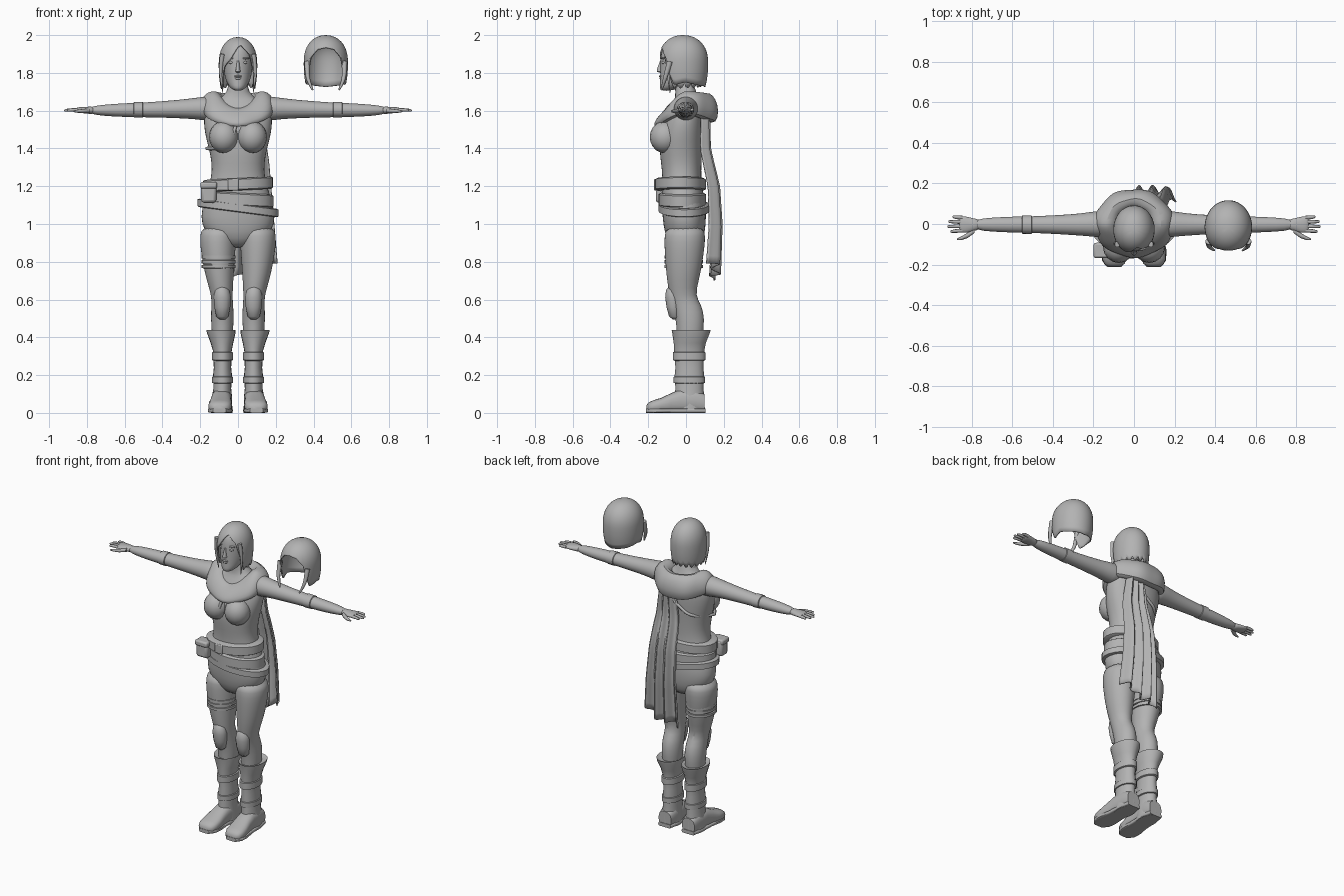
import bpy, bmesh, math
from mathutils import Vector

grey = bpy.data.materials.new("plain grey")
grey.diffuse_color = (0.45, 0.45, 0.45, 1)


def finish(name, verts, faces, mirror=False, sub=0, thick=0, angle=50):
    """Make a smooth-shaded object from a point grid, with its modifiers."""
    me = bpy.data.meshes.new(name)
    me.from_pydata([tuple(v) for v in verts], [], faces)
    bm = bmesh.new()
    bm.from_mesh(me)
    bmesh.ops.remove_doubles(bm, verts=bm.verts, dist=0.0003)
    bmesh.ops.recalc_face_normals(bm, faces=bm.faces)
    bm.to_mesh(me)
    bm.free()
    me.polygons.foreach_set("use_smooth", [True] * len(me.polygons))
    me.set_sharp_from_angle(angle=math.radians(angle))
    ob = bpy.data.objects.new(name, me)
    bpy.context.collection.objects.link(ob)
    me.materials.append(grey)
    if thick:
        ob.modifiers.new("thickness", "SOLIDIFY").thickness = thick
    if sub:
        m = ob.modifiers.new("smooth", "SUBSURF")
        m.levels = m.render_levels = sub
    if mirror:
        ob.modifiers.new("mirror", "MIRROR")
    return ob


def grid_faces(rows, cols, wrap):
    n = cols if wrap else cols - 1
    return [(r * cols + c, r * cols + (c + 1) % cols, (r + 1) * cols + (c + 1) % cols, (r + 1) * cols + c)
            for r in range(rows - 1) for c in range(n)]


def loft(name, rings, axis="z", n=20, power=2.0, tilt=0, **kw):
    """Skin elliptical rings (position, centre 1, centre 2, radius 1, radius 2)."""
    vs = []
    for p, c1, c2, r1, r2 in rings:
        for i in range(n):
            a = math.tau * i / n
            c, s = math.cos(a), math.sin(a)
            u = c1 + r1 * math.copysign(abs(c) ** (2 / power), c)
            v = c2 + r2 * math.copysign(abs(s) ** (2 / power), s)
            vs.append({"z": (u, v, p + tilt * u), "x": (p, u, v), "y": (u, p, v)}[axis])
    last = (len(rings) - 1) * n
    faces = grid_faces(len(rings), n, True) + [tuple(range(n)), tuple(range(last, last + n))]
    return finish(name, vs, faces, **kw)


def band(name, z, h, cx, cy, rx, ry, **kw):
    """Rounded strap around a limb or the waist."""
    k = 0.012
    return loft(name, [(z - h / 2, cx, cy, rx - k, ry - k), (z - h * .4, cx, cy, rx, ry),
                       (z + h * .4, cx, cy, rx, ry), (z + h / 2, cx, cy, rx - k, ry - k)], n=28, **kw)


def ball(name, c, r, **kw):
    rings = []
    for i in range(11):
        t = math.pi * i / 10
        s = max(math.sin(t), 0.01)
        rings.append((c[2] - r[2] * math.cos(t), c[0], c[1], r[0] * s, r[1] * s))
    return loft(name, rings, n=16, **kw)


def box(name, c, s, bevel=0.008):
    x, y, z = (v / 2 for v in s)
    vs = [(c[0] + i * x, c[1] + j * y, c[2] + k * z) for i in (-1, 1) for j in (-1, 1) for k in (-1, 1)]
    ob = finish(name, vs, [(0, 1, 3, 2), (4, 6, 7, 5), (0, 4, 5, 1), (2, 3, 7, 6), (0, 2, 6, 4), (1, 5, 7, 3)])
    b = ob.modifiers.new("round", "BEVEL")
    b.width, b.segments = bevel, 2


def tube(name, pts, r, tip=1.0):
    cu = bpy.data.curves.new(name, "CURVE")
    cu.dimensions, cu.bevel_depth, cu.bevel_resolution, cu.use_fill_caps = "3D", r, 2, True
    sp = cu.splines.new("NURBS")
    sp.points.add(len(pts) - 1)
    for i, p in enumerate(pts):
        sp.points[i].co = (*p, 1)
        sp.points[i].radius = 1 + (tip - 1) * i / (len(pts) - 1)
    sp.use_endpoint_u, sp.order_u = True, 3
    cu.materials.append(grey)
    bpy.context.collection.objects.link(bpy.data.objects.new(name, cu))


def interp(table, x):
    """Piecewise linear lookup in an ascending table."""
    for (x0, y0), (x1, y1) in zip(table, table[1:]):
        if x <= x1:
            return y0 + (y1 - y0) * max(0, x - x0) / (x1 - x0)
    return table[-1][1]


# Torso and neck
loft("torso", [(.87, 0, 0, .05, .06), (.92, 0, -.005, .15, .10), (1.0, 0, -.008, .20, .115),
               (1.08, 0, -.01, .195, .118), (1.17, 0, -.02, .165, .11), (1.25, 0, -.022, .142, .103),
               (1.32, 0, -.025, .139, .108), (1.40, 0, -.028, .156, .115), (1.48, 0, -.022, .178, .115),
               (1.56, 0, -.01, .186, .105), (1.62, 0, 0, .17, .085), (1.66, 0, .005, .11, .065),
               (1.69, 0, 0, .055, .055), (1.78, 0, -.015, .048, .05)], power=2.2, sub=1)
ball("bust", (.075, -.112, 1.46), (.078, .08, .085), mirror=True)

# Arms, cuffs and gloves
loft("arm", [(.12, 0, 1.61, .07, .07), (.19, 0, 1.612, .064, .062), (.27, -.003, 1.61, .054, .052),
             (.38, -.003, 1.607, .047, .045), (.50, -.003, 1.604, .041, .039), (.60, -.003, 1.603, .04, .037),
             (.70, -.003, 1.602, .035, .031), (.79, -.003, 1.602, .027, .021)], axis="x", sub=1, mirror=True)
loft("sleeve_cuff", [(.50, -.003, 1.605, .036, .034), (.505, -.003, 1.605, .046, .042),
                     (.55, -.003, 1.605, .045, .041), (.555, -.003, 1.605, .036, .032)], axis="x", mirror=True)
loft("hand", [(.76, -.003, 1.602, .027, .021), (.79, -.003, 1.602, .03, .019), (.82, -.004, 1.603, .041, .017),
              (.85, -.002, 1.604, .041, .014), (.862, 0, 1.604, .034, .008)], axis="x", sub=1, mirror=True)
for i, tip in enumerate((.905, .92, .915, .895)):
    y = -.032 + .021 * i
    loft("finger_%d" % (i + 1), [(.845, y, 1.604, .010, .010), (.88, y * 1.08, 1.604, .009, .009),
                                 (tip - .006, y * 1.15, 1.602, .007, .007), (tip, y * 1.15, 1.601, .003, .003)],
         axis="x", n=8, mirror=True)
loft("thumb", [(.785, -.03, 1.600, .014, .013), (.82, -.056, 1.598, .013, .011), (.85, -.07, 1.597, .009, .008),
               (.872, -.076, 1.597, .004, .004)], axis="x", n=8, mirror=True)

# Legs and knee pads
loft("leg", [(.99, .10, -.005, .09, .10), (.94, .106, -.006, .098, .11), (.87, .106, -.008, .094, .107),
             (.78, .102, -.012, .083, .097), (.70, .095, -.016, .071, .085), (.62, .085, -.02, .056, .068),
             (.57, .083, .005, .058, .08), (.50, .083, .022, .062, .077), (.42, .083, .022, .056, .07),
             (.30, .083, .016, .045, .06)], sub=1, mirror=True)
loft("knee_pad", [(.495, .083, -.055, .015, .015), (.51, .083, -.06, .032, .03), (.56, .083, -.065, .042, .038),
                  (.61, .083, -.068, .046, .042), (.65, .085, -.07, .038, .036), (.668, .086, -.07, .02, .022)],
     n=12, mirror=True)
for z in (.775, .80, .825):
    band("thigh_strap", z, .02, -.103, -.012, .09, .102)

# Boots
loft("boot_shaft", [(.43, .088, .027, .06, .085), (.44, .09, .027, .077, .103), (.425, .089, .027, .076, .1),
                    (.37, .085, .02, .06, .085), (.33, .083, .017, .05, .08), (.24, .082, .018, .046, .074),
                    (.20, .082, .018, .05, .078), (.13, .083, .018, .047, .074), (.08, .085, .018, .054, .08),
                    (.0, .085, .018, .055, .082)], mirror=True)
band("boot_upper_band", .30, .05, .082, .017, .056, .087, mirror=True)
band("boot_lower_band", .175, .04, .082, .018, .055, .083, mirror=True)
loft("foot", [(.098, .085, .05, .045, .05), (.05, .085, .062, .054, .062), (-.03, .088, .062, .054, .062),
              (-.08, .091, .052, .056, .052), (-.13, .094, .04, .062, .04), (-.17, .096, .034, .061, .034),
              (-.197, .097, .028, .05, .028), (-.21, .098, .022, .028, .018)], axis="y", power=2.6, mirror=True)
loft("sole", [(.102, .085, .012, .045, .012), (.04, .085, .012, .058, .012), (-.06, .091, .012, .056, .012),
              (-.13, .095, .012, .065, .012), (-.18, .097, .012, .061, .012), (-.212, .098, .012, .035, .012)],
     axis="y", power=5, mirror=True)

# Belts, pouch and chest strap
band("waist_belt", 1.21, .065, 0, -.03, .186, .135, tilt=.05)
band("hip_belt", 1.085, .045, 0, -.01, .215, .135, tilt=-.13)
band("hip_skirt", 1.13, .07, 0, -.02, .188, .125, tilt=-.05)
box("belt_pouch", (-.155, -.125, 1.165), (.08, .07, .105), .015)
box("pouch_flap", (-.155, -.13, 1.205), (.088, .075, .035), .01)
box("belt_buckle", (-.025, -.163, 1.208), (.055, .014, .06), .005)
tube("chest_strap", [(-.165, -.06, 1.40), (-.10, -.165, 1.395), (-.03, -.165, 1.45), (-.015, -.15, 1.52),
                     (.01, -.12, 1.56)], .009)
tube("back_strap", [(-.165, -.06, 1.40), (-.12, .085, 1.41), (0, .10, 1.48), (.08, .10, 1.56)], .009)

# Hooded cowl: side, front and back values are blended around the neck
vs, N = [], 40
cowl = [  # radius x, radius front, radius back, z side, z front, z back
    (.058, .05, .06, 1.63, 1.60, 1.62), (.095, .08, .085, 1.695, 1.62, 1.68), (.135, .11, .125, 1.71, 1.605, 1.70),
    (.18, .145, .16, 1.685, 1.57, 1.66), (.20, .168, .178, 1.635, 1.535, 1.60),
    (.198, .165, .165, 1.585, 1.51, 1.53), (.165, .12, .11, 1.575, 1.525, 1.54)]
for rx, rf, rb, zs, zf, zb in cowl:
    for i in range(N):
        a = math.tau * i / N
        s = math.sin(a)
        z = zs + ((zf if s < 0 else zb) - zs) * abs(s) ** 1.6
        fold = 1 + .025 * math.sin(7 * a + 30 * rx)
        vs.append((rx * math.cos(a) * fold, (rf if s < 0 else rb) * s * fold, z))
finish("hooded_cowl", vs, grid_faces(len(cowl), N, True), sub=1, thick=.008)

# Folded cape hanging from the left shoulder
vs, R, C = [], 22, 33
for r in range(R):
    s = r / (R - 1)
    for c in range(C):
        u = c / (C - 1)
        z = 1.62 + (.70 + .085 * u + .015 * math.sin(9 * u) - 1.62) * s
        x0, x1 = interp([(0, .01), (.3, -.03), (1, -.05)], s), interp([(0, .12), (.35, .165), (1, .21)], s)
        y = interp([(.7, .16), (.8, .165), (1.0, .175), (1.2, .165), (1.4, .12), (1.62, .12)], z)
        amp = .008 + .016 * s
        vs.append((x0 + (x1 - x0) * u, y + amp * math.cos(u * math.pi * 7) - .03 * (2 * u - 1) ** 4, z))
finish("cape", vs, grid_faces(R, C, False), thick=.008)

# Head and face
loft("head", [(1.705, 0, -.105, .018, .025), (1.72, 0, -.09, .042, .052), (1.75, 0, -.06, .062, .078),
              (1.79, 0, -.045, .073, .093), (1.84, 0, -.035, .08, .102), (1.89, 0, -.03, .084, .106),
              (1.94, 0, -.028, .075, .095), (1.97, 0, -.025, .045, .06)], sub=1)
loft("nose", [(1.80, 0, -.125, .008, .012), (1.807, 0, -.134, .015, .022), (1.82, 0, -.134, .011, .02),
              (1.865, 0, -.13, .006, .008)], n=10)
ball("upper_lip", (0, -.134, 1.782), (.022, .009, .006))
ball("lower_lip", (0, -.132, 1.771), (.018, .009, .007))
ball("eye", (.034, -.117, 1.855), (.015, .012, .008), mirror=True)
ball("eyebrow", (.036, -.12, 1.877), (.024, .01, .005), mirror=True)


def dome(name, cx, cy, rx, ry, top, rim, thick):
    """Open shell over a skull; rim(angle) gives the lower edge, angle 0 faces front."""
    vs, cols, rows = [], 72, 15
    for r in range(rows):
        for c in range(cols):
            a = math.tau * c / cols
            deg = math.degrees(a if a < math.pi else a - math.tau)
            z = top - (top - rim(deg)) * (r / (rows - 1)) ** 1.6
            t = (top - z) / .29
            f = (1 - (1 - min(t / .5, 1)) ** 2.3) ** (1 / 2.1) if t > 0 else 0
            f *= 1 - .7 * max(0, t - .55) ** 2
            vs.append((cx + rx * f * math.sin(a), cy - ry * f * math.cos(a), z))
    finish(name, vs, grid_faces(rows, cols, True), thick=thick, angle=70)


# Hair with a swept fringe, and a spare hair shell beside the figure
def hair_rim(d):
    base = interp([(-180, 1.75), (-95, 1.74), (-62, 1.74), (-48, 1.83), (-25, 1.87), (-2, 1.935), (12, 1.95),
                   (40, 1.90), (58, 1.80), (70, 1.74), (180, 1.75)], d)
    return base - (.025 * abs(math.sin(math.radians(d) * 9)) if abs(d) > 60 else 0)


def spare_rim(d):
    return interp([(0, 1.935), (25, 1.925), (45, 1.88), (56, 1.79), (66, 1.735), (95, 1.75), (130, 1.735),
                   (180, 1.725)], abs(d))


dome("hair", 0, -.028, .102, .12, 1.99, hair_rim, .008)
for sx in (-1, 1):
    tube("side_lock", [(sx * .082, -.10, 1.90), (sx * .094, -.095, 1.82), (sx * .088, -.09, 1.75),
                       (sx * .08, -.085, 1.695)], .014, .15)
    tube("spare_lock", [(.465 + sx * .098, -.085, 1.86), (.465 + sx * .10, -.105, 1.79),
                        (.465 + sx * .085, -.12, 1.74), (.465 + sx * .07, -.13, 1.71)], .016, .3)
dome("spare_hair", .465, -.015, .117, .132, 2.0, spare_rim, .008)
